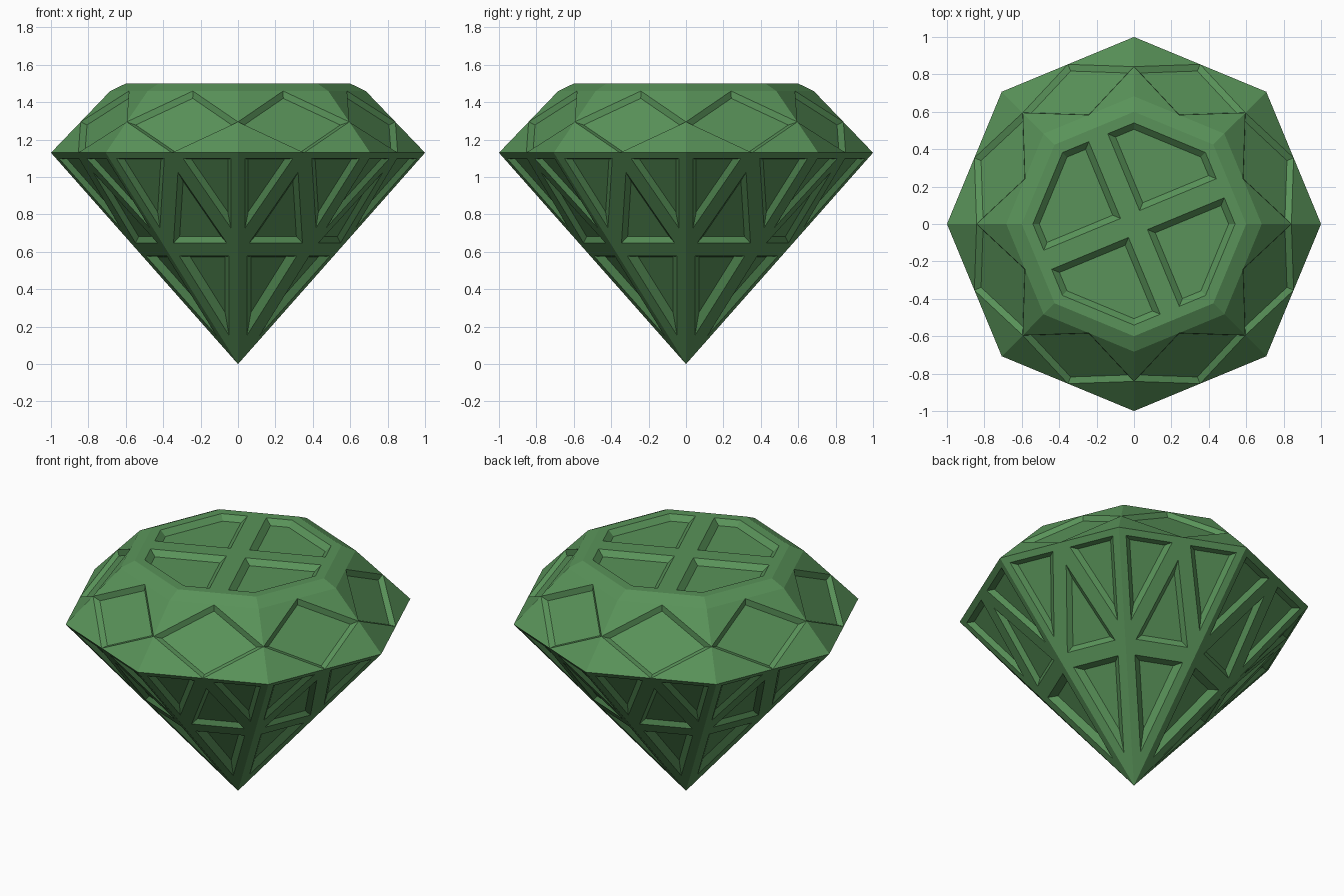
import bpy, bmesh
from math import pi, cos, sin
from mathutils import Vector

if "Cube" in bpy.data.objects:
    bpy.data.objects.remove(bpy.data.objects["Cube"])

bm = bmesh.new()
N = 8
H = 1.13          # girdle height
P = 0.616 / H     # fraction up the pavilion ridge where the lattice splits


def corner(k, r, z):
    a = k * 2 * pi / N
    return Vector((r * cos(a), r * sin(a), z))


def face(*pts):
    return bm.faces.new([bm.verts.new(p) for p in pts])


crown, upper, lower, table = [], [], [], []
top, culet = Vector((0, 0, 1.5)), Vector((0, 0, 0))

for k in range(N):
    # girdle, crown rim and table corners of this side
    a, b = corner(k, 1, H), corner(k + 1, 1, H)
    c, d = corner(k, 0.683, 1.46), corner(k + 1, 0.683, 1.46)
    e, f = corner(k, 0.6, 1.5), corner(k + 1, 0.6, 1.5)
    gm, rm, tm = (a + b) / 2, (c + d) / 2, (e + f) / 2
    l, r = (a + c) / 2, (b + d) / 2

    # crown: sunken diamond between four flush triangles
    crown.append(face(l, gm, r, rm))
    face(a, gm, l)
    face(b, r, gm)
    face(c, l, rm)
    face(d, rm, r)

    # sloped rim around the table
    face(c, rm, tm, e)
    face(rm, d, f, tm)

    # pavilion: zigzag of triangles over one long triangle
    p, q = a * P, b * P
    upper += [face(a, p, gm), face(gm, p, q), face(gm, q, b)]
    lower.append(face(p, culet, q))

# table: four quarters split by a diagonal cross
for k in range(0, N, 2):
    v = [corner(k + i, 0.6, 1.5) for i in range(4)]
    table.append(face(top, (v[0] + v[1]) / 2, v[1], v[2], (v[2] + v[3]) / 2))

bmesh.ops.remove_doubles(bm, verts=bm.verts[:], dist=1e-4)
bmesh.ops.recalc_face_normals(bm, faces=bm.faces[:])


def sink(faces, margin, width, depth):
    """Leave a flush border, then sink the face with sloped walls."""
    if margin:
        bmesh.ops.inset_individual(bm, faces=faces, thickness=margin,
                                   use_even_offset=True)
    bmesh.ops.inset_individual(bm, faces=faces, thickness=width,
                               depth=-depth, use_even_offset=True)


sink(crown, 0, 0.025, 0.025)
sink(upper, 0.04, 0.025, 0.025)
sink(lower, 0.05, 0.033, 0.035)
sink(table, 0.055, 0.032, 0.032)

mesh = bpy.data.meshes.new("cut_gem")
bm.to_mesh(mesh)
bm.free()
gem = bpy.data.objects.new("cut_gem", mesh)
bpy.context.collection.objects.link(gem)

green = bpy.data.materials.new("gem_green")
green.diffuse_color = (0.1, 0.29, 0.1, 1)
green.use_nodes = True
green.node_tree.nodes["Principled BSDF"].inputs["Base Color"].default_value = green.diffuse_color
mesh.materials.append(green)
